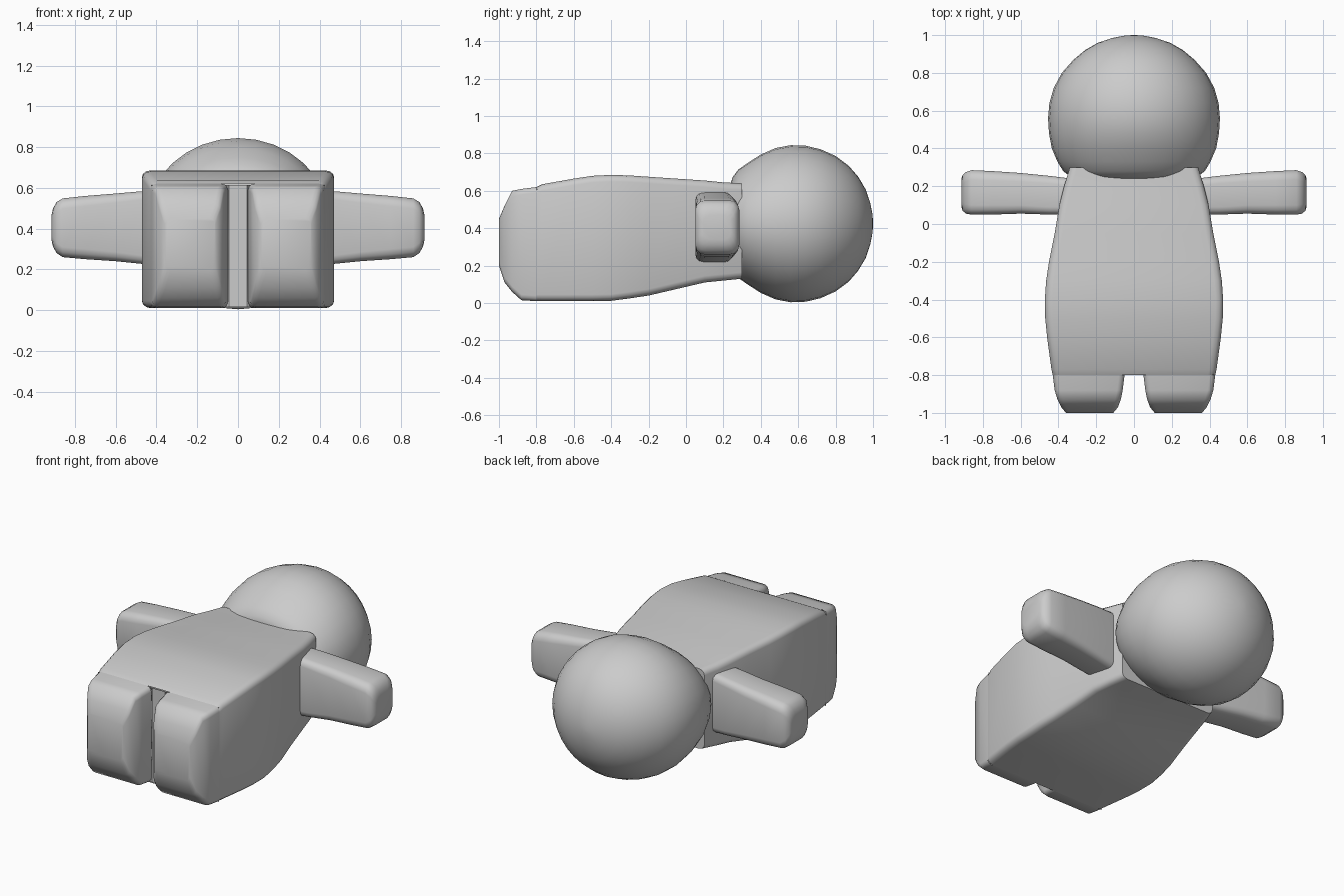
import bpy, bmesh, math

if "Cube" in bpy.data.objects:
    bpy.data.objects.remove(bpy.data.objects["Cube"])

grey = bpy.data.materials.new("plain_grey")
grey.diffuse_color = (0.6, 0.6, 0.6, 1)
grey.use_nodes = True
grey.node_tree.nodes["Principled BSDF"].inputs["Base Color"].default_value = grey.diffuse_color


def finish(name, bm, angle=50, recalc=True, inward=False):
    if recalc:
        bmesh.ops.recalc_face_normals(bm, faces=bm.faces)
    if inward:
        bmesh.ops.reverse_faces(bm, faces=bm.faces)
    mesh = bpy.data.meshes.new(name)
    bm.to_mesh(mesh)
    bm.free()
    mesh.materials.append(grey)
    ob = bpy.data.objects.new(name, mesh)
    bpy.context.collection.objects.link(ob)
    bpy.ops.object.select_all(action='DESELECT')
    ob.select_set(True)
    bpy.context.view_layer.objects.active = ob
    bpy.ops.object.shade_smooth_by_angle(angle=math.radians(angle))
    return ob


def ring(a0, a1, b0, b1, ra, rb, n):
    """Rounded rectangle outline; full radii give an ellipse."""
    pts = []
    corners = ((a1 - ra, b1 - rb), (a0 + ra, b1 - rb),
               (a0 + ra, b0 + rb), (a1 - ra, b0 + rb))
    for q, (ca, cb) in enumerate(corners):
        for i in range(n + 1):
            t = math.pi / 2 * (q + i / n)
            pts.append((ca + ra * math.cos(t), cb + rb * math.sin(t)))
    return pts


def loft(name, sections, place, n=3, caps=(True, True), angle=50, inward=False):
    """Skin rounded sections (position, a0, a1, b0, b1, ra, rb)."""
    bm = bmesh.new()
    rings = [[bm.verts.new(place(s[0], a, b)) for a, b in ring(*s[1:], n)]
             for s in sections]
    m = len(rings[0])
    for r0, r1 in zip(rings, rings[1:]):
        for i in range(m):
            j = (i + 1) % m
            bm.faces.new((r0[i], r0[j], r1[j], r1[i]))
    if caps[0]:
        bm.faces.new(rings[0])
    if caps[1]:
        bm.faces.new(rings[-1])
    bmesh.ops.remove_doubles(bm, verts=bm.verts, dist=1e-5)
    return finish(name, bm, angle, True, inward)


def along_y(p, a, b):
    return (a, p, b)


# Body: (y, half width, bottom, top)
body = [(-0.80, 0.43, 0.01, 0.62), (-0.77, 0.437, 0.01, 0.635),
        (-0.60, 0.46, 0.01, 0.665), (-0.50, 0.47, 0.01, 0.68),
        (-0.40, 0.472, 0.012, 0.685), (-0.30, 0.465, 0.025, 0.682),
        (-0.20, 0.45, 0.04, 0.675), (-0.05, 0.42, 0.075, 0.665),
        (0.10, 0.395, 0.11, 0.655), (0.20, 0.37, 0.12, 0.645),
        (0.30, 0.34, 0.13, 0.64)]
loft("body", [(y, -w, w, lo, hi, 0.04, 0.035) for y, w, lo, hi in body],
     along_y, caps=(False, True))

# Recessed wall where the legs meet the body, with a post between them
bm = bmesh.new()
xs = [-0.425, -0.36, -0.11, -0.045, 0.045, 0.11, 0.36, 0.425]
prof = [(0.015, 0.0), (0.16, 0.12), (0.27, 0.06), (0.36, 0.09),
        (0.45, 0.15), (0.615, 0.0)]
deep = (1, 2, 5, 6)
grid = [[bm.verts.new((x, -0.80 + (d if i in deep else 0), z)) for z, d in prof]
        for i, x in enumerate(xs)]
for c0, c1 in zip(grid, grid[1:]):
    for k in range(len(prof) - 1):
        bm.faces.new((c0[k], c1[k], c1[k + 1], c0[k + 1]))
finish("leg_socket_wall", bm, 35, recalc=False)

# Legs: thin shells facing inward, open towards the body
leg = [(-0.80, 0.05, 0.43, 0.01, 0.62), (-0.88, 0.06, 0.42, 0.015, 0.61),
       (-0.93, 0.07, 0.405, 0.06, 0.60), (-0.97, 0.085, 0.385, 0.11, 0.52),
       (-1.00, 0.11, 0.36, 0.20, 0.45)]
for side, label in ((1, "right"), (-1, "left")):
    loft("leg_" + label,
         [(y, min(side * a, side * b), max(side * a, side * b), lo, hi, 0.03, 0.03)
          for y, a, b, lo, hi in leg],
         along_y, caps=(False, True), inward=True)

# Arms: (x, y0, y1, z0, z1, corner)
arm = [(0.33, 0.05, 0.24, 0.215, 0.595, 0.04), (0.45, 0.05, 0.255, 0.225, 0.585, 0.04),
       (0.60, 0.055, 0.27, 0.24, 0.572, 0.045), (0.75, 0.05, 0.28, 0.25, 0.56, 0.05),
       (0.86, 0.05, 0.285, 0.26, 0.548, 0.05), (0.89, 0.055, 0.275, 0.28, 0.53, 0.05),
       (0.907, 0.07, 0.26, 0.31, 0.50, 0.05), (0.914, 0.09, 0.24, 0.34, 0.47, 0.04)]
for side, label in ((1, "right"), (-1, "left")):
    loft("arm_" + label,
         [(x, y0, y1, z0, z1, r, r) for x, y0, y1, z0, z1, r in arm],
         lambda p, a, b, s=side: (s * p, a, b))

# Head: (y, half width, half height) rounded, flatter at the neck
head = [(0.24, 0.28, 0.22), (0.25, 0.335, 0.25), (0.28, 0.375, 0.29),
        (0.33, 0.405, 0.325), (0.40, 0.435, 0.37), (0.48, 0.45, 0.405),
        (0.56, 0.455, 0.42), (0.64, 0.448, 0.417), (0.72, 0.425, 0.398),
        (0.80, 0.382, 0.362), (0.87, 0.32, 0.31), (0.92, 0.26, 0.252),
        (0.96, 0.19, 0.185), (0.985, 0.115, 0.112), (0.997, 0.05, 0.05)]
loft("head", [(y, -w, w, 0.424 - h, 0.424 + h, w, h) for y, w, h in head]
     + [(1.0, -0.01, 0.01, 0.414, 0.434, 0.01, 0.01)],
     along_y, n=8, angle=60)
